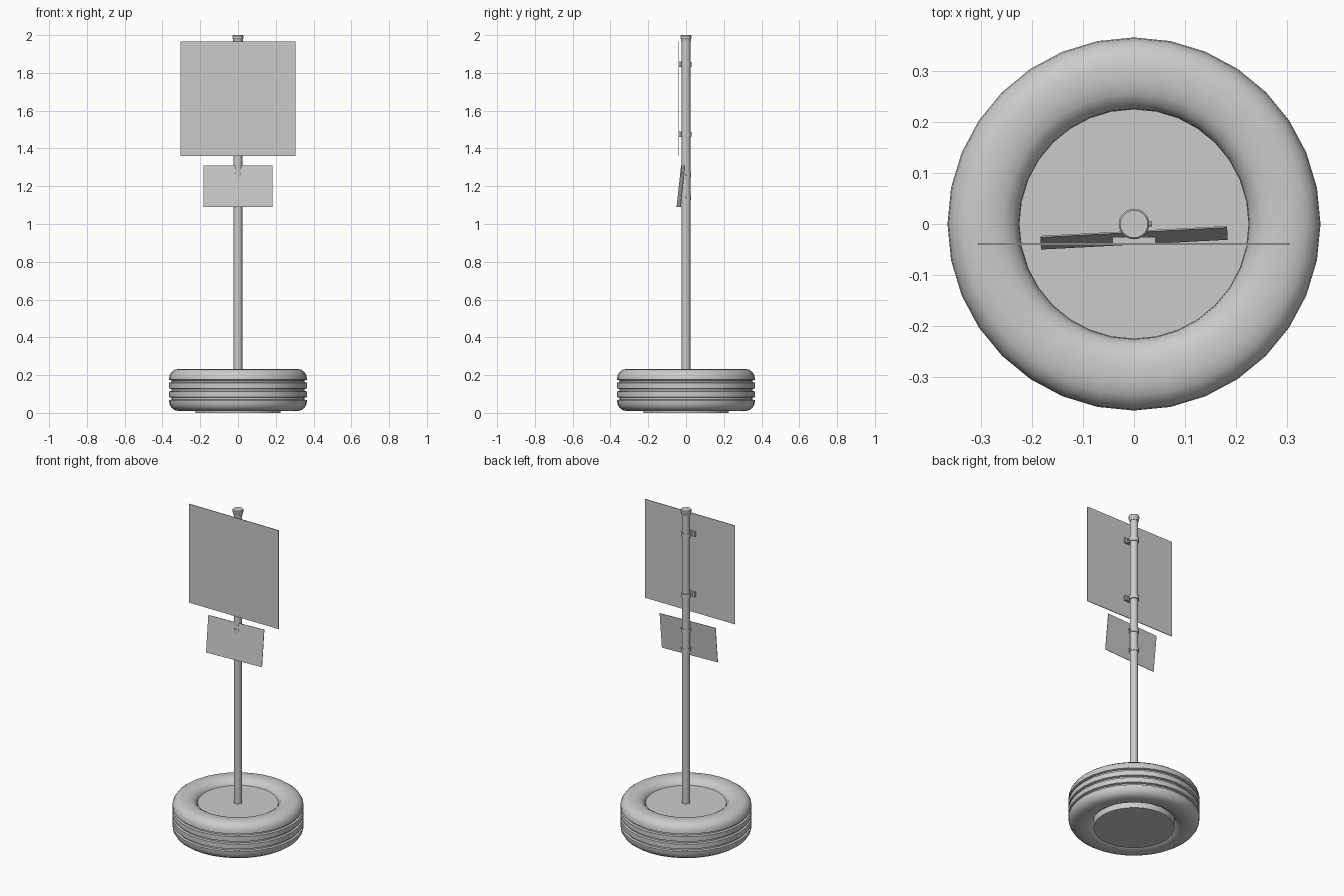
import bpy, bmesh, math
from mathutils import Matrix, Vector

if "Cube" in bpy.data.objects:
    bpy.data.objects.remove(bpy.data.objects["Cube"])

grey = bpy.data.materials.new("plain_grey")
grey.diffuse_color = (0.6, 0.6, 0.6, 1)
grey.use_nodes = True
grey.node_tree.nodes["Principled BSDF"].inputs["Base Color"].default_value = grey.diffuse_color


def finish(bm, name, smooth=True):
    bmesh.ops.recalc_face_normals(bm, faces=bm.faces)
    me = bpy.data.meshes.new(name)
    bm.to_mesh(me)
    bm.free()
    ob = bpy.data.objects.new(name, me)
    bpy.context.collection.objects.link(ob)
    me.materials.append(grey)
    if smooth:
        bpy.ops.object.select_all(action='DESELECT')
        ob.select_set(True)
        bpy.context.view_layer.objects.active = ob
        bpy.ops.object.shade_smooth_by_angle(angle=math.radians(35))
    return ob


def lathe(name, profile, sides, closed=False):
    """Revolve (radius, z) points; open profiles are capped at both ends."""
    bm = bmesh.new()
    rings = [[bm.verts.new((r * math.cos(2 * math.pi * i / sides),
                            r * math.sin(2 * math.pi * i / sides), z))
              for i in range(sides)] for r, z in profile]
    pairs = list(zip(rings, rings[1:]))
    if closed:
        pairs.append((rings[-1], rings[0]))
    else:
        bm.faces.new(rings[0])
        bm.faces.new(rings[-1])
    for a, b in pairs:
        for i in range(sides):
            j = (i + 1) % sides
            bm.faces.new((a[i], a[j], b[j], b[i]))
    return finish(bm, name)


def box(name, center, size, rot=None):
    bm = bmesh.new()
    mat = Matrix.Translation(center) @ (rot or Matrix()) @ Matrix.Diagonal((*size, 1))
    bmesh.ops.create_cube(bm, size=1, matrix=mat)
    return finish(bm, name, False)


# Tyre: rounded sidewalls mirrored about mid height, three tread grooves
mid = 0.1215
wall = [(0.223, 0.045), (0.226, 0.075), (0.236, 0.094), (0.255, 0.106), (0.28, 0.112),
        (0.31, 0.112), (0.335, 0.107), (0.353, 0.094), (0.363, 0.076)]
tread = []
for g in (0.046, 0, -0.046):
    tread += [(0.365, g + 0.008), (0.353, g + 0.005), (0.353, g - 0.005), (0.365, g - 0.008)]
half = wall + tread + [(r, -h) for r, h in reversed(wall)]
lathe("tyre", [(r, mid + h) for r, h in half], 32, closed=True)

# Filled hub in the tyre
lathe("base_fill", [(0.225, 0), (0.225, 0.2)], 32)

# Pole and its cap
lathe("pole", [(0.023, 0.15), (0.023, 1.985)], 20)
lathe("pole_cap", [(0.026, 1.966), (0.027, 1.98), (0.03, 1.984), (0.03, 1.996), (0.027, 2.0)], 20)

# Large square sign
box("large_sign", (0, -0.039, 1.6625), (0.61, 0.004, 0.605))

# Clamps for the large sign: ring around pole plus a channel behind the sign
for n, z in (("upper", 1.845), ("lower", 1.475)):
    lathe(n + "_sign_clamp", [(0.022, z - 0.013), (0.028, z - 0.013),
                              (0.028, z + 0.013), (0.022, z + 0.013)], 20, closed=True)
    box(n + "_channel_web", (0, -0.0355, z), (0.084, 0.003, 0.03))
    for s in (-1, 1):
        box(n + "_channel_flange", (0, -0.031, z + s * 0.0135), (0.084, 0.012, 0.003))
        box(n + "_channel_lip", (s * 0.034, -0.026, z), (0.016, 0.003, 0.024))

# Small sign, turned slightly and leaning back
rot = Matrix.Rotation(math.radians(3), 4, 'Z') @ Matrix.Rotation(math.radians(-6.2), 4, 'X')
box("small_sign", (0, -0.027, 1.2), (0.366, 0.003, 0.221), rot)

# Ring clamps for the small sign, each with a bolt
for n, z in (("upper", 1.26), ("lower", 1.14)):
    lathe(n + "_ring_clamp", [(0.022, z - 0.012), (0.0265, z - 0.012),
                              (0.0265, z + 0.012), (0.022, z + 0.012)], 20, closed=True)
    bm = bmesh.new()
    bmesh.ops.create_cone(bm, cap_ends=True, segments=8, radius1=0.005, radius2=0.005, depth=0.012,
                          matrix=Matrix.Translation((0.029, 0, z)) @ Matrix.Rotation(math.pi / 2, 4, 'Y'))
    finish(bm, n + "_clamp_bolt")
